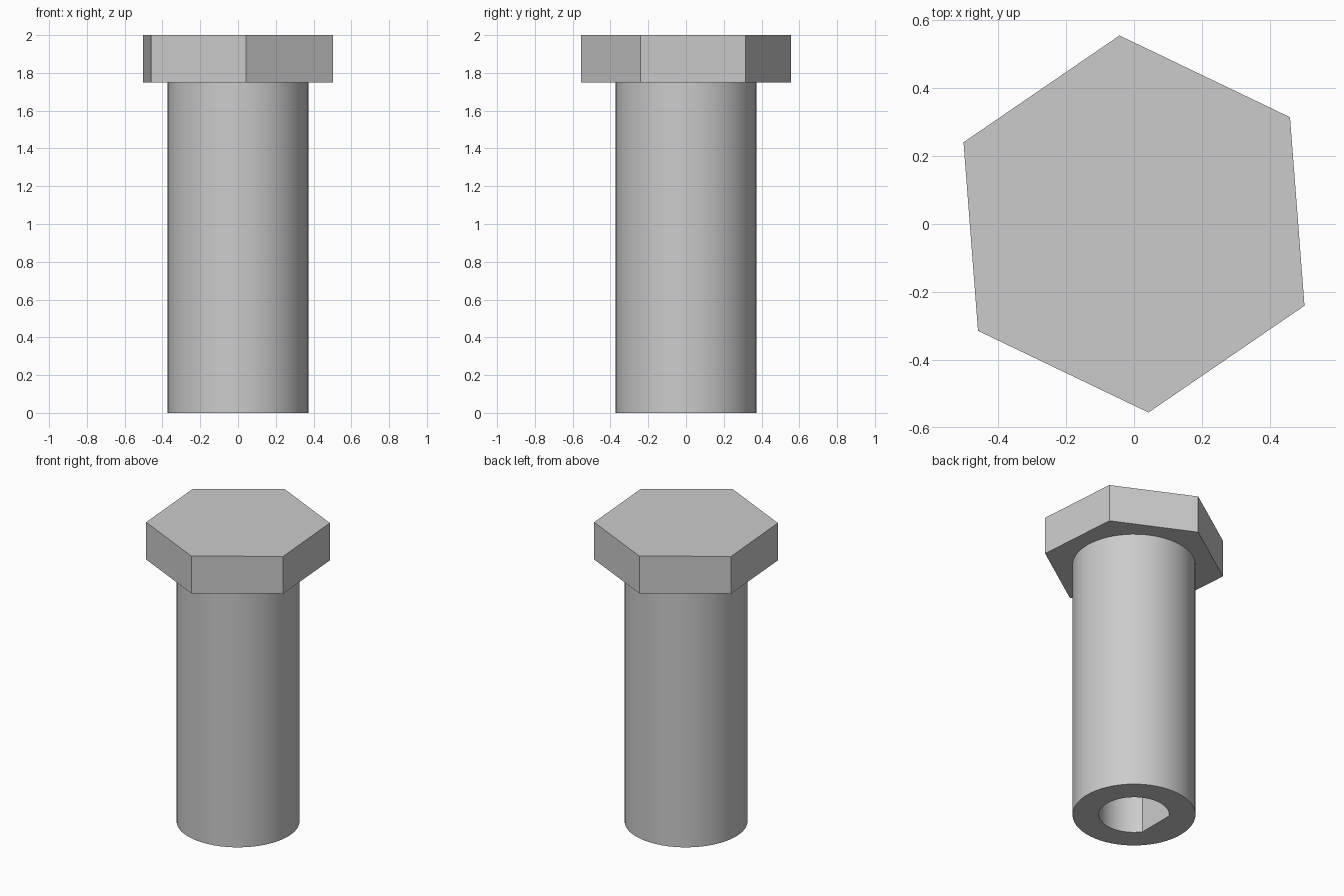
import bpy
import bmesh
from math import cos, sin, radians, tau

HEAD_RADIUS, HEAD_BASE, HEAD_TOP = 0.557, 1.75, 2.0
SHAFT_RADIUS, BORE_RADIUS, BORE_DEPTH = 0.373, 0.213, 1.0
FLAT = BORE_RADIUS * cos(radians(36))   # distance from axis to the bore's flat
SEGMENTS = 60

if "Cube" in bpy.data.objects:
    bpy.data.objects.remove(bpy.data.objects["Cube"])

grey = bpy.data.materials.new("plain grey")
grey.use_nodes = True
colour = (0.6, 0.6, 0.6, 1)
grey.diffuse_color = colour
grey.node_tree.nodes["Principled BSDF"].inputs["Base Color"].default_value = colour


def ring(bm, sides, radius_at, z, turn=0.0):
    """Closed loop of vertices whose radius depends on the angle."""
    angles = [turn + tau * i / sides for i in range(sides)]
    return [bm.verts.new((radius_at(a) * cos(a), radius_at(a) * sin(a), z))
            for a in angles]


def bridge(bm, a, b):
    for i in range(len(a)):
        j = (i + 1) % len(a)
        bm.faces.new((a[i], a[j], b[j], b[i]))


def finish(bm, name):
    bmesh.ops.recalc_face_normals(bm, faces=bm.faces)
    mesh = bpy.data.meshes.new(name)
    bm.to_mesh(mesh)
    bm.free()
    mesh.materials.append(grey)
    obj = bpy.data.objects.new(name, mesh)
    bpy.context.collection.objects.link(obj)
    return obj


def bore_radius(a):
    """Round bore with one flat on the -x side."""
    return min(BORE_RADIUS, FLAT / -cos(a)) if cos(a) < -0.01 else BORE_RADIUS


# Hexagonal head
bm = bmesh.new()
loops = [ring(bm, 6, lambda a: HEAD_RADIUS, z, radians(34.4))
         for z in (HEAD_BASE, HEAD_TOP)]
bridge(bm, *loops)
for loop in loops:
    bm.faces.new(loop)
finish(bm, "hex_head")

# Round shaft with a D-shaped blind bore, its top sunk into the head
bm = bmesh.new()
shaft_top = ring(bm, SEGMENTS, lambda a: SHAFT_RADIUS, HEAD_BASE + 0.05)
shaft_foot = ring(bm, SEGMENTS, lambda a: SHAFT_RADIUS, 0)
bore_mouth = ring(bm, SEGMENTS, bore_radius, 0)
bore_end = ring(bm, SEGMENTS, bore_radius, BORE_DEPTH)
for lower, upper in ((shaft_top, shaft_foot), (shaft_foot, bore_mouth),
                     (bore_mouth, bore_end)):
    bridge(bm, lower, upper)
bm.faces.new(shaft_top)
bm.faces.new(bore_end)
shaft = finish(bm, "shaft")

# Smooth round walls, crisp rims and bore flat
bpy.ops.object.select_all(action="DESELECT")
shaft.select_set(True)
bpy.context.view_layer.objects.active = shaft
bpy.ops.object.shade_smooth_by_angle(angle=radians(20))
